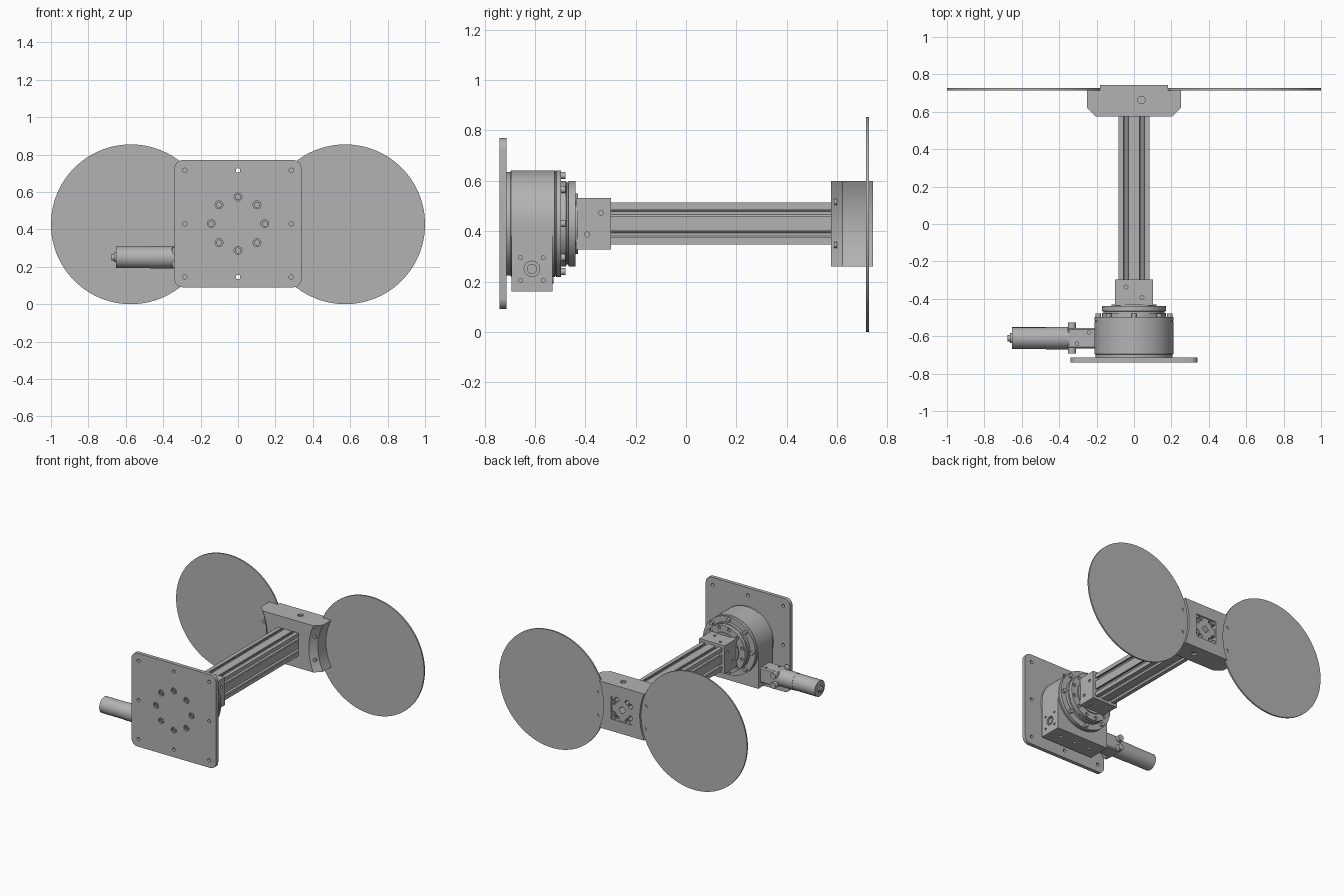
import bpy, bmesh, math
from mathutils import Vector, Matrix

if "Cube" in bpy.data.objects:
    bpy.data.objects.remove(bpy.data.objects["Cube"])

grey = bpy.data.materials.new("brushed_grey")
grey.use_nodes = True
GREY = (0.45, 0.45, 0.45, 1)
grey.diffuse_color = GREY
grey.node_tree.nodes["Principled BSDF"].inputs["Base Color"].default_value = GREY

ZC = 0.43  # height of the main axis


def finish(name, bm):
    bmesh.ops.recalc_face_normals(bm, faces=bm.faces[:])
    mesh = bpy.data.meshes.new(name)
    bm.to_mesh(mesh)
    bm.free()
    ob = bpy.data.objects.new(name, mesh)
    bpy.context.collection.objects.link(ob)
    mesh.materials.append(grey)
    return ob


def add_loft(bm, sections):
    """Skin equal-length (x, z) rings placed at successive y."""
    rings = [[bm.verts.new((x, y, z)) for x, z in pts] for y, pts in sections]
    for a, b in zip(rings, rings[1:]):
        for i in range(len(a)):
            j = (i + 1) % len(a)
            bm.faces.new((a[i], a[j], b[j], b[i]))
    bm.faces.new(rings[0])
    bm.faces.new(rings[-1])


def loft(name, sections):
    bm = bmesh.new()
    add_loft(bm, sections)
    return finish(name, bm)


def circle(r, x=0, z=ZC, n=64):
    return [(x + r * math.cos(math.tau * i / n), z + r * math.sin(math.tau * i / n))
            for i in range(n)]


def rods(name, items, n=20):
    """One object from (start, end, radius) cylinders."""
    bm = bmesh.new()
    for a, b, r in items:
        a, b = Vector(a), Vector(b)
        turn = (b - a).to_track_quat('Z', 'Y').to_matrix().to_4x4()
        bmesh.ops.create_cone(bm, cap_ends=True, segments=n, radius1=r, radius2=r,
                              depth=(b - a).length,
                              matrix=Matrix.Translation((a + b) / 2) @ turn)
    return finish(name, bm)


def box(name, x, y, z):
    return loft(name, [(v, [(x[0], z[0]), (x[1], z[0]), (x[1], z[1]), (x[0], z[1])]) for v in y])


def modify(ob, kind, **settings):
    mod = ob.modifiers.new(kind.lower(), kind)
    for key, value in settings.items():
        setattr(mod, key, value)
    bpy.context.view_layer.objects.active = ob
    bpy.ops.object.modifier_apply(modifier=mod.name)


def cut(ob, cutter):
    modify(ob, 'BOOLEAN', operation='DIFFERENCE', object=cutter, solver='EXACT')
    bpy.data.objects.remove(cutter)


def around(r, count, offset=0):
    return [(r * math.cos(a), ZC + r * math.sin(a))
            for a in (math.tau * (i + offset) / count for i in range(count))]


# Mounting plate with rounded corners, edge holes and recessed screws
outline = []
for k, (sx, sz) in enumerate([(1, 1), (-1, 1), (-1, -1), (1, -1)]):
    for i in range(9):
        a = math.pi / 2 * (k + i / 8)
        outline.append((sx * 0.295 + 0.045 * math.cos(a), ZC + sz * 0.295 + 0.045 * math.sin(a)))
plate = loft("mounting_plate", [(-0.74, outline), (-0.713, outline)])
edge = [(x, z) for x in (-0.285, 0, 0.285) for z in (-0.285, 0, 0.285) if x or z]
cut(plate, rods("hole_cutter", [((x, -0.8, ZC + z), (x, -0.7, ZC + z), 0.012) for x, z in edge]))
cut(plate, rods("recess_cutter", [((x, -0.8, z), (x, -0.724, z), 0.021)
                                  for x, z in around(0.143, 8)]))
heads = rods("plate_screws", [((x, -0.725, z), (x, -0.737, z), 0.016)
                              for x, z in around(0.143, 8)])
cut(heads, rods("socket_cutter", [((x, -0.8, z), (x, -0.729, z), 0.009)
                                  for x, z in around(0.143, 8)], 6))

# Gear housing: round body with a worm box below
loft("gear_housing", [(-0.713, circle(0.206)), (-0.697, circle(0.206)), (-0.695, circle(0.212)),
                      (-0.522, circle(0.212)), (-0.52, circle(0.209)), (-0.517, circle(0.209)),
                      (-0.515, circle(0.212)), (-0.497, circle(0.212))])
worm = box("worm_box", (-0.212, 0.212), (-0.694, -0.53), (0.16, ZC))
ports = [((0.19, -0.612 + dy, 0.25 + dz), (0.3, -0.612 + dy, 0.25 + dz), 0.008)
         for dy in (-0.045, 0.045) for dz in (-0.045, 0.045)]
ports += [((x, -0.61, 0.1), (x, -0.61, 0.18), 0.011) for x in (-0.12, 0, 0.12)]
ports.append(((0.195, -0.612, 0.25), (0.3, -0.612, 0.25), 0.031))
cut(worm, rods("port_cutter", ports))
rods("worm_shaft_end", [((0.19, -0.612, 0.25), (0.208, -0.612, 0.25), 0.02)])

# Output flange and its bolts
flange = loft("output_flange", [(-0.5, circle(0.17)), (-0.477, circle(0.17)),
                                (-0.475, circle(0.163)), (-0.468, circle(0.163)),
                                (-0.466, circle(0.17)), (-0.438, circle(0.17))])
cut(flange, rods("flange_cutter", [((x, -0.45, z), (x, -0.4, z), 0.012)
                                   for x, z in around(0.15, 12, 0.5)]))
rods("housing_bolts", [((x, -0.5, z), (x, -0.479, z), 0.014) for x, z in around(0.191, 8)])

# Socket block that grips the beam
loft("socket_collar", [(-0.44, circle(0.12)), (-0.43, circle(0.12))])
socket = box("beam_socket", (-0.102, 0.102), (-0.436, -0.298), (ZC - 0.102, ZC + 0.102))
pins = []
for u, y in ((-0.043, -0.337), (0.043, -0.393)):
    for s in (-1, 1):
        pins.append(((u, y, ZC + s * 0.092), (u, y, ZC + s * 0.2), 0.01))
        pins.append(((s * 0.092, y, ZC - u), (s * 0.2, y, ZC - u), 0.01))
cut(socket, rods("pin_cutter", pins))

# Slotted beam: one slotted side turned four times
H, C = 0.083, 0.0425
slot = [(-0.0125, 0), (-0.0125, 0.01), (-0.018, 0.01), (-0.018, 0.02), (-0.006, 0.033)]
slot += [(-u, d) for u, d in reversed(slot)]
side = [(-H, H)] + [(c + u, H - d) for c in (-C, C) for u, d in slot]
beam_ring = []
for k in range(4):
    c, s = round(math.cos(k * math.pi / 2)), round(math.sin(k * math.pi / 2))
    beam_ring += [(x * c + z * s, ZC - x * s + z * c) for x, z in side]
beam = loft("slotted_beam", [(-0.31, beam_ring), (0.735, beam_ring)])
cut(beam, rods("core_cutter", [((0, 0.6, ZC), (0, 0.8, ZC), 0.028)], 4))

# Paddle discs
DX, DR = 0.573, 0.427
for label, s in (("left", 1), ("right", -1)):
    disc = loft(label + "_disc", [(0.715, circle(DR, s * DX, DR, 128)),
                                  (0.726, circle(DR, s * DX, DR, 128))])
    spots = [(s * 0.193, DR + dz) for dz in (-0.085, 0.085)]
    cut(disc, rods("disc_cutter", [((x, 0.722, z), (x, 0.8, z), 0.012) for x, z in spots]))


# End bracket with concave sides that follow the discs
def waisted(r):
    zs = [-0.17 + 0.34 * i / 16 for i in range(17)]
    right = [(DX - math.sqrt(r * r - z * z), ZC + z) for z in zs]
    return right + [(-x, z) for x, z in reversed(right)]


bracket = loft("end_bracket", [(0.576, waisted(0.405)), (0.622, waisted(0.364)),
                               (0.716, waisted(0.364)), (0.716, waisted(DR)),
                               (0.742, waisted(DR))])
cut(bracket, box("beam_cutter", (-0.084, 0.084), (0.5, 0.8), (ZC - 0.084, ZC + 0.084)))
cut(bracket, rods("top_cutter", [((0.04, 0.663, ZC + s * 0.155), (0.04, 0.663, ZC + s * 0.3), 0.02)
                                 for s in (-1, 1)]))
rods("bracket_set_screws", [((0.04, 0.663, ZC + s * 0.15), (0.04, 0.663, ZC + s * 0.163), 0.011)
                            for s in (-1, 1)])
rods("bracket_screws", [((s * 0.205, 0.6, ZC + dz), (s * 0.205, 0.588, ZC + dz), 0.012)
                        for s in (-1, 1) for dz in (-0.085, 0.085)])

# Motor with clamp
MY, MZ = -0.61, 0.25
neck = box("motor_clamp", (-0.355, -0.2), (MY - 0.055, MY + 0.055), (MZ - 0.055, MZ + 0.055))
modify(neck, 'BEVEL', width=0.008, segments=1)
cut(neck, rods("clamp_cutter", [((x, y, 0.29), (x, y, 0.4), 0.009)
                                for x, y in ((-0.24, -0.58), (-0.305, -0.64))]))
clamps = []
for z in (MZ - 0.035, MZ + 0.035):
    clamps += [((-0.332, MY + s * 0.05, z), (-0.332, MY + s * 0.083, z), 0.022) for s in (-1, 1)]
rods("clamp_bolts", clamps)
rods("motor", [((-0.652, MY, MZ), (-0.47, MY, MZ), 0.058),
               ((-0.47, MY, MZ), (-0.345, MY, MZ), 0.06)], 48)
rods("motor_tip", [((-0.662, MY, MZ), (-0.65, MY, MZ), 0.026),
                   ((-0.675, MY, MZ), (-0.66, MY, MZ), 0.017)])

# Smooth round surfaces, keep hard edges
bpy.ops.object.select_all(action='DESELECT')
for ob in bpy.context.scene.objects:
    if ob.type == 'MESH':
        ob.select_set(True)
        bpy.context.view_layer.objects.active = ob
bpy.ops.object.shade_smooth_by_angle(angle=math.radians(30))
